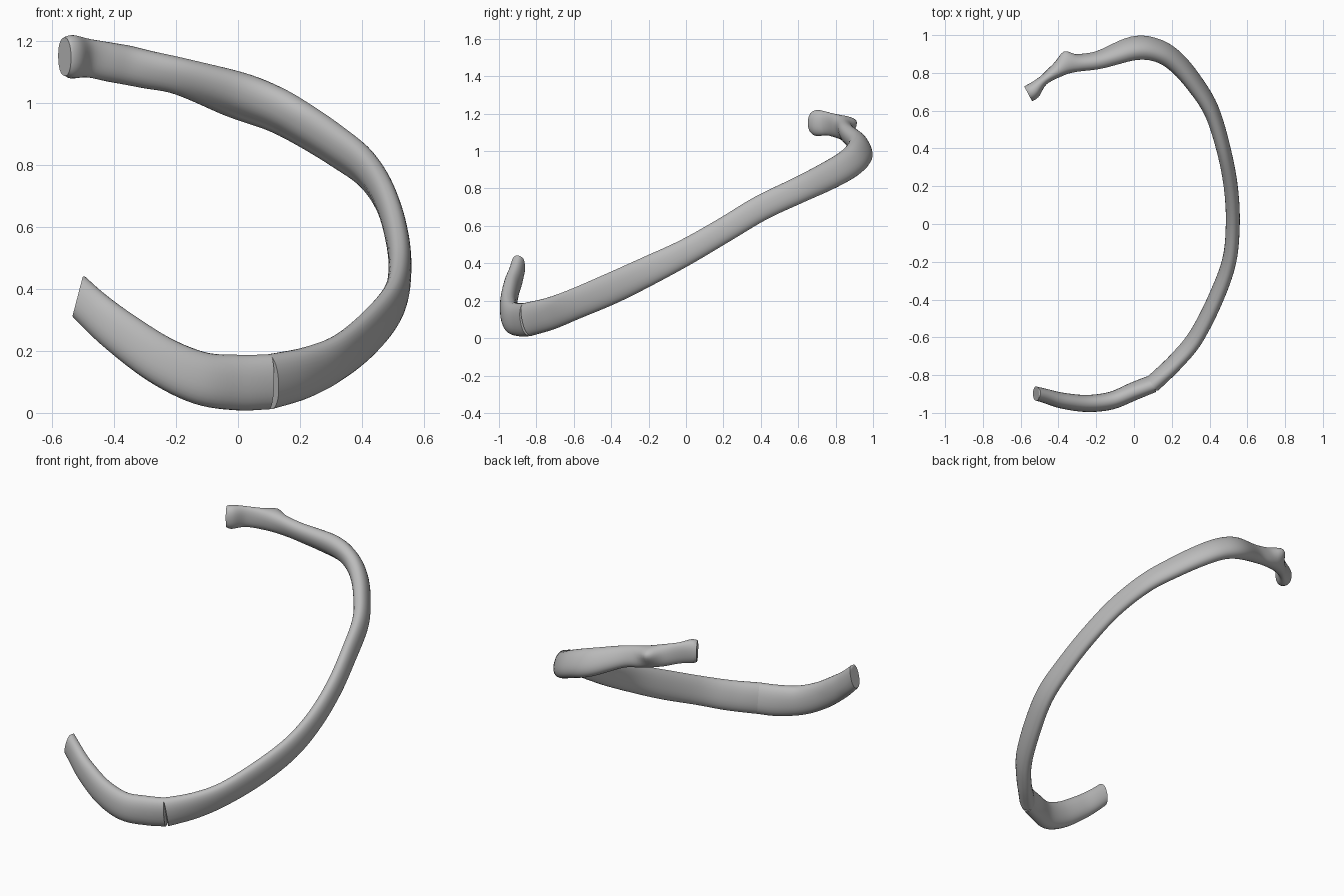
import bpy, bmesh, math
from mathutils import Vector

if "Cube" in bpy.data.objects:
    bpy.data.objects.remove(bpy.data.objects["Cube"], do_unlink=True)

SIDES, STEPS = 28, 6


def make_material(name, colour):
    mat = bpy.data.materials.new(name)
    mat.use_nodes = True
    mat.diffuse_color = colour
    mat.node_tree.nodes["Principled BSDF"].inputs["Base Color"].default_value = colour
    return mat


def clamp(value):
    return max(0.0, min(1.0, value))


def spline(stations):
    """Smooth interpolation through every station (position, height and thickness)."""
    rows = [Vector(s) for s in stations]
    rows = [2 * rows[0] - rows[1]] + rows + [2 * rows[-1] - rows[-2]]
    result = []
    for i in range(1, len(rows) - 2):
        a, b, c, d = rows[i - 1:i + 3]
        for k in range(STEPS):
            t = k / STEPS
            result.append((2 * b + (c - a) * t + (2 * a - 5 * b + 4 * c - d) * t * t
                           + (3 * b - a - 3 * c + d) * t ** 3) / 2)
    return result + [rows[-2]]


def power(value, exponent):
    return math.copysign(abs(value) ** exponent, value)


def sweep(stations):
    """Sweep a flattened oval along the path, standing upright to the rib's plane."""
    bm = bmesh.new()
    samples = spline(stations)
    rings = []
    for i, s in enumerate(samples):
        centre = Vector(s[:3])
        before = Vector(samples[max(i - 1, 0)][:3])
        after = Vector(samples[min(i + 1, len(samples) - 1)][:3])
        along = (after - before).normalized()
        lean = 0.57 * clamp((s[1] + 0.95) / 0.35) * clamp((s[0] + 0.5) / 0.4)
        up = Vector((0, -lean, 1))
        up = (up - along * up.dot(along)).normalized()
        inward = along.cross(up)
        # shallow groove low on the inner face of the rear curve
        groove = 0.22 * clamp((s[1] - 0.2) / 0.3) * clamp((s[0] + 0.2) / 0.2)
        ring = []
        for k in range(SIDES):
            angle = math.tau * k / SIDES
            c, h = math.cos(angle), math.sin(angle)
            dent = 1 - groove * math.exp(-((angle - 1.8 * math.pi) / 0.45) ** 2)
            ring.append(bm.verts.new(centre + inward * power(c, 0.9) * s[4] * dent
                                     + up * power(h, 0.9) * s[3]))
        rings.append(ring)
    for lower, upper in zip(rings, rings[1:]):
        for k in range(SIDES):
            j = (k + 1) % SIDES
            bm.faces.new((lower[k], lower[j], upper[j], upper[k]))
    bm.faces.new(rings[0])
    bm.faces.new(rings[-1])
    return bm


def finish(bm, name, mat):
    bmesh.ops.recalc_face_normals(bm, faces=bm.faces)
    mesh = bpy.data.meshes.new(name)
    bm.to_mesh(mesh)
    bm.free()
    mesh.materials.append(mat)
    obj = bpy.data.objects.new(name, mesh)
    bpy.context.collection.objects.link(obj)
    bpy.ops.object.select_all(action="DESELECT")
    obj.select_set(True)
    bpy.context.view_layer.objects.active = obj
    bpy.ops.object.shade_smooth_by_angle(angle=math.radians(50))
    return obj


grey = make_material("bone grey", (0.5, 0.5, 0.5, 1))

# Bony shaft: x, y, z, half height, half thickness, from the head to the front joint
junction = (.10, -.845, .10, .09, .045)
shaft_path = [
    (-.56, .69, 1.15, .062, .044), (-.535, .705, 1.15, .07, .044),
    (-.48, .76, 1.145, .062, .027), (-.40, .815, 1.13, .063, .038),
    (-.30, .85, 1.11, .062, .042), (-.18, .87, 1.085, .062, .043),
    (0, .93, 1.025, .08, .053), (.12, .92, .98, .08, .05),
    (.22, .86, .925, .078, .048), (.32, .745, .86, .075, .044),
    (.41, .6, .79, .07, .04), (.473, .4, .695, .068, .037),
    (.512, .2, .575, .067, .037), (.523, 0, .46, .07, .037),
    (.503, -.2, .36, .078, .037), (.43, -.4, .265, .083, .038),
    (.327, -.6, .18, .082, .038), (.22, -.73, .13, .086, .04),
    junction,
]
shaft = sweep(shaft_path)

# Tubercle: swell the rear of the neck into a small knob
knob = Vector((-.36, .87, 1.15))
for vert in shaft.verts:
    swell = math.exp(-((vert.co - knob).length / 0.05) ** 2)
    vert.co += Vector((-.2, 1, .2)) * 0.045 * swell

# Head: hollow the joint face slightly
head_face = next(f for f in shaft.faces if len(f.verts) == SIDES
                 and f.calc_center_median().x < 0)
bmesh.ops.inset_region(shaft, faces=[head_face], thickness=0.018, depth=-0.008)
finish(shaft, "rib_shaft", grey)

# Front cartilage, trimmed by a near vertical cut at its tip
cartilage = sweep([
    junction, (0, -.885, .098, .09, .047), (-.12, -.935, .112, .085, .047),
    (-.25, -.95, .17, .078, .045), (-.38, -.935, .26, .071, .042),
    (-.47, -.91, .335, .064, .038), (-.535, -.893, .4, .058, .036),
])
bmesh.ops.bisect_plane(cartilage, geom=cartilage.verts[:] + cartilage.edges[:] + cartilage.faces[:],
                       plane_co=(-.53, 0, .33), plane_no=(-1, 0, .26), clear_outer=True)
bmesh.ops.holes_fill(cartilage, edges=[e for e in cartilage.edges if e.is_boundary], sides=0)
finish(cartilage, "costal_cartilage", grey)
